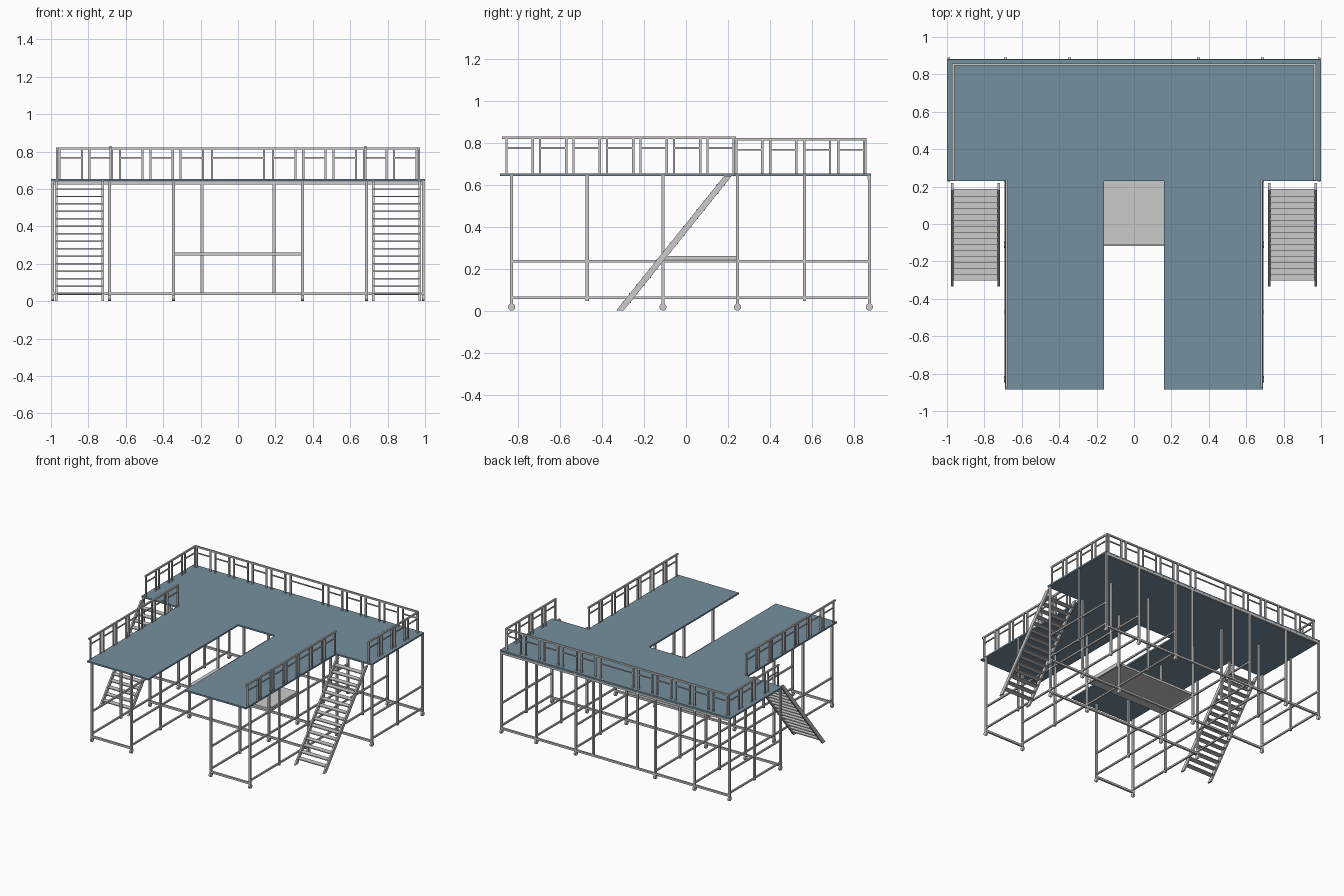
import bpy, bmesh, math
from mathutils import Vector, Matrix

if "Cube" in bpy.data.objects:
    bpy.data.objects.remove(bpy.data.objects["Cube"])

T = 0.015  # tube thickness


def bar(bm, a, b, w=T, h=T):
    """Square bar from a to b; w is its sideways width, h its other width."""
    a, b = Vector(a), Vector(b)
    d = (b - a).normalized()
    side = Vector((1, 0, 0)) if abs(d.x) < 0.9 else Vector((0, 1, 0))
    other = d.cross(side).normalized()
    rot = Matrix((side, other, d)).transposed().to_4x4()
    scale = Matrix.Diagonal((w, h, (b - a).length, 1))
    bmesh.ops.create_cube(bm, size=1, matrix=Matrix.Translation((a + b) / 2) @ rot @ scale)


def finish(bm, name):
    bmesh.ops.recalc_face_normals(bm, faces=bm.faces)
    me = bpy.data.meshes.new(name)
    bm.to_mesh(me)
    bm.free()
    ob = bpy.data.objects.new(name, me)
    bpy.context.collection.objects.link(ob)
    return ob


def mirror(ob):
    ob.modifiers.new("mirror", 'MIRROR').use_axis = (True, False, False)


# Deck: T-shaped plate with a slot, extruded
half = [(0.16, 0.23), (0.16, -0.885), (0.69, -0.885), (0.69, 0.23), (1, 0.23), (1, 0.88)]
outline = half + [(-x, y) for x, y in reversed(half)]
bm = bmesh.new()
face = bm.faces.new([bm.verts.new((x, y, 0.642)) for x, y in outline])
ext = bmesh.ops.extrude_face_region(bm, geom=[face])
bmesh.ops.translate(bm, vec=(0, 0, 0.012),
                    verts=[v for v in ext['geom'] if isinstance(v, bmesh.types.BMVert)])
deck = finish(bm, "deck")
blue = bpy.data.materials.new("deck_blue")
blue.diffuse_color = (0.18, 0.28, 0.35, 1)
blue.use_nodes = True
blue.node_tree.nodes["Principled BSDF"].inputs["Base Color"].default_value = blue.diffuse_color
deck.data.materials.append(blue)

# Lower platform between the legs
bm = bmesh.new()
bar(bm, (-0.35, 0.065, 0.252), (0.35, 0.065, 0.252), 0.35, 0.018)
finish(bm, "lower_platform")

# Posts and wheels
bm = bmesh.new()
wheels = bmesh.new()
rows = {-0.83: (0.345, 0.687), -0.47: (0.345, 0.687), -0.11: (0.345, 0.687),
        0.245: (0.345, 0.687, 0.99), 0.565: (0.345, 0.687, 0.99),
        0.873: (0.345, 0.687, 0.99)}
for y, xs in rows.items():
    wheeled = y not in (-0.47, 0.565)
    for x in xs:
        bar(bm, (x, y, 0.03 if wheeled else 0.045), (x, y, 0.643))
        if wheeled:
            m = Matrix.Translation((x, y, 0.017)) @ Matrix.Rotation(math.pi / 2, 4, 'Y')
            bmesh.ops.create_cone(wheels, cap_ends=True, segments=16, radius1=0.017,
                                  radius2=0.017, depth=0.014, matrix=m)
bar(bm, (0.192, 0.873, 0.035), (0.192, 0.873, 0.643))
mirror(finish(bm, "posts"))
mirror(finish(wheels, "wheels"))

# Lengthwise rails, low and middle
bm = bmesh.new()
for z in (0.062, 0.236):
    for x, y0 in ((0.345, -0.83), (0.687, -0.83), (0.99, 0.245)):
        bar(bm, (x, y0, z), (x, 0.873, z), 0.012, 0.012)
# Cross rails at the bottom of each leg
for y in (-0.83, -0.11):
    bar(bm, (0.345, y, 0.04), (0.687, y, 0.04))
mirror(finish(bm, "side_rails"))

# Full-width cross rails and the beam below the back edge of the deck
bm = bmesh.new()
bar(bm, (-0.35, -0.11, 0.04), (0.35, -0.11, 0.04))
bar(bm, (-0.995, 0.245, 0.04), (0.995, 0.245, 0.04))
bar(bm, (-0.995, 0.873, 0.04), (0.995, 0.873, 0.04))
bar(bm, (-0.995, 0.873, 0.633), (0.995, 0.873, 0.633), 0.016, 0.016)
finish(bm, "cross_rails")


def railing(bm, point, panels, ends, top):
    """Panels of two posts and a middle bar under one top rail."""
    for s, e in panels:
        for t in (s, e):
            bar(bm, point(t, 0.65), point(t, top), 0.011, 0.011)
        bar(bm, point(s, top - 0.05), point(e, top - 0.05), 0.008, 0.008)
    bar(bm, point(ends[0], top), point(ends[1], top), 0.012, 0.012)


# Leg railings
bm = bmesh.new()
railing(bm, lambda t, z: (0.682, t, z),
        [(-0.855 + 0.1595 * k, -0.73 + 0.1595 * k) for k in range(7)], (-0.875, 0.237), 0.824)
mirror(finish(bm, "leg_railing"))

# Wing railings
bm = bmesh.new()
railing(bm, lambda t, z: (0.967, t, z),
        [(0.24 + 0.1615 * k, 0.363 + 0.1615 * k) for k in range(4)], (0.232, 0.857), 0.816)
mirror(finish(bm, "wing_railing"))

# Back railing, with a wider panel in the middle
side = [(0.187 + 0.162 * k, 0.307 + 0.162 * k) for k in range(5)]
bm = bmesh.new()
railing(bm, lambda t, z: (t, 0.853, z),
        side + [(-e, -s) for s, e in side] + [(-0.14, 0.14)], (-0.967, 0.967), 0.816)
finish(bm, "back_railing")

# Stairs: sloping stringers cut level at floor and deck, with flat treads
bm = bmesh.new()
for x in (0.723, 0.972):
    prof = [(-0.333, 0.0), (-0.297, 0.0), (0.218, 0.642), (0.182, 0.642)]
    f = bm.faces.new([bm.verts.new((x - 0.006, y, z)) for y, z in prof])
    ext = bmesh.ops.extrude_face_region(bm, geom=[f])
    bmesh.ops.translate(bm, vec=(0.012, 0, 0),
                        verts=[v for v in ext['geom'] if isinstance(v, bmesh.types.BMVert)])
mirror(finish(bm, "stair_stringers"))
bm = bmesh.new()
for k in range(15):
    z = 0.04 + 0.04 * k
    y = -0.315 + z * 0.515 / 0.642
    bar(bm, (0.725, y, z), (0.97, y, z), 0.04, 0.007)
mirror(finish(bm, "stair_treads"))
